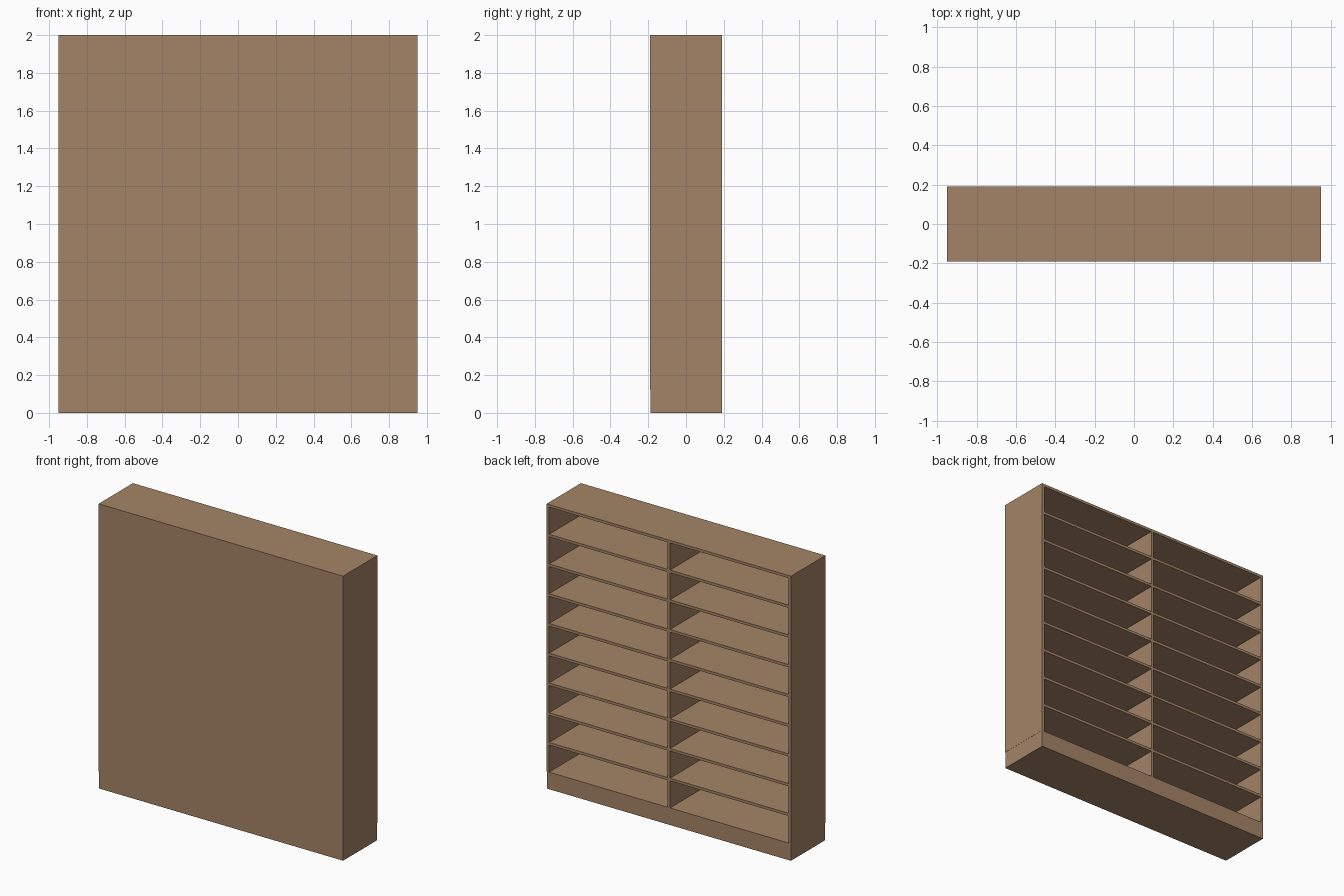
import bpy

if "Cube" in bpy.data.objects:
    bpy.data.objects.remove(bpy.data.objects["Cube"])

W, D, H = 1.90, 0.38, 2.0      # overall size
T = 0.019                      # board thickness
PLINTH = 0.12                  # plinth height
BACK = 0.015                   # closing panel thickness
ROWS = 9

wood = bpy.data.materials.new("brown wood")
wood.diffuse_color = (0.376, 0.231, 0.136, 1)
wood.use_nodes = True
wood.node_tree.nodes["Principled BSDF"].inputs["Base Color"].default_value = wood.diffuse_color


def board(name, x, y, z):
    """Box spanning the (min, max) ranges x, y, z."""
    bpy.ops.mesh.primitive_cube_add(
        size=1, location=[(a + b) / 2 for a, b in (x, y, z)])
    ob = bpy.context.object
    ob.name = name
    ob.scale = [b - a for a, b in (x, y, z)]
    bpy.ops.object.transform_apply(location=False, rotation=False, scale=True)
    ob.data.materials.append(wood)
    return ob


hx, hy = W / 2, D / 2
inner = (-hy + BACK, hy)       # depth range of the open compartments

# Plinth, a hair inside the carcass
board("plinth", (-hx + 0.001, hx - 0.001), (-hy + 0.002, hy), (0, PLINTH))

# Carcass: closed panel on the front, sides, top and centre divider
board("closing_panel", (-hx, hx), (-hy, -hy + BACK), (PLINTH, H))
board("top_board", (-hx, hx), inner, (H - T, H))
for s, side in ((-1, "left"), (1, "right")):
    xs = sorted((s * hx, s * (hx - T)))
    board(side + "_side", xs, inner, (PLINTH, H - T))
board("centre_divider", (-T / 2, T / 2), inner, (PLINTH, H - T))

# Evenly spaced shelves in both columns
gap = (H - T - PLINTH - (ROWS - 1) * T) / ROWS
for s, side in ((-1, "left"), (1, "right")):
    xs = sorted((s * T / 2, s * (hx - T)))
    for i in range(1, ROWS):
        z = PLINTH + i * gap + (i - 1) * T
        board(f"{side}_shelf_{i}", xs, inner, (z, z + T))
